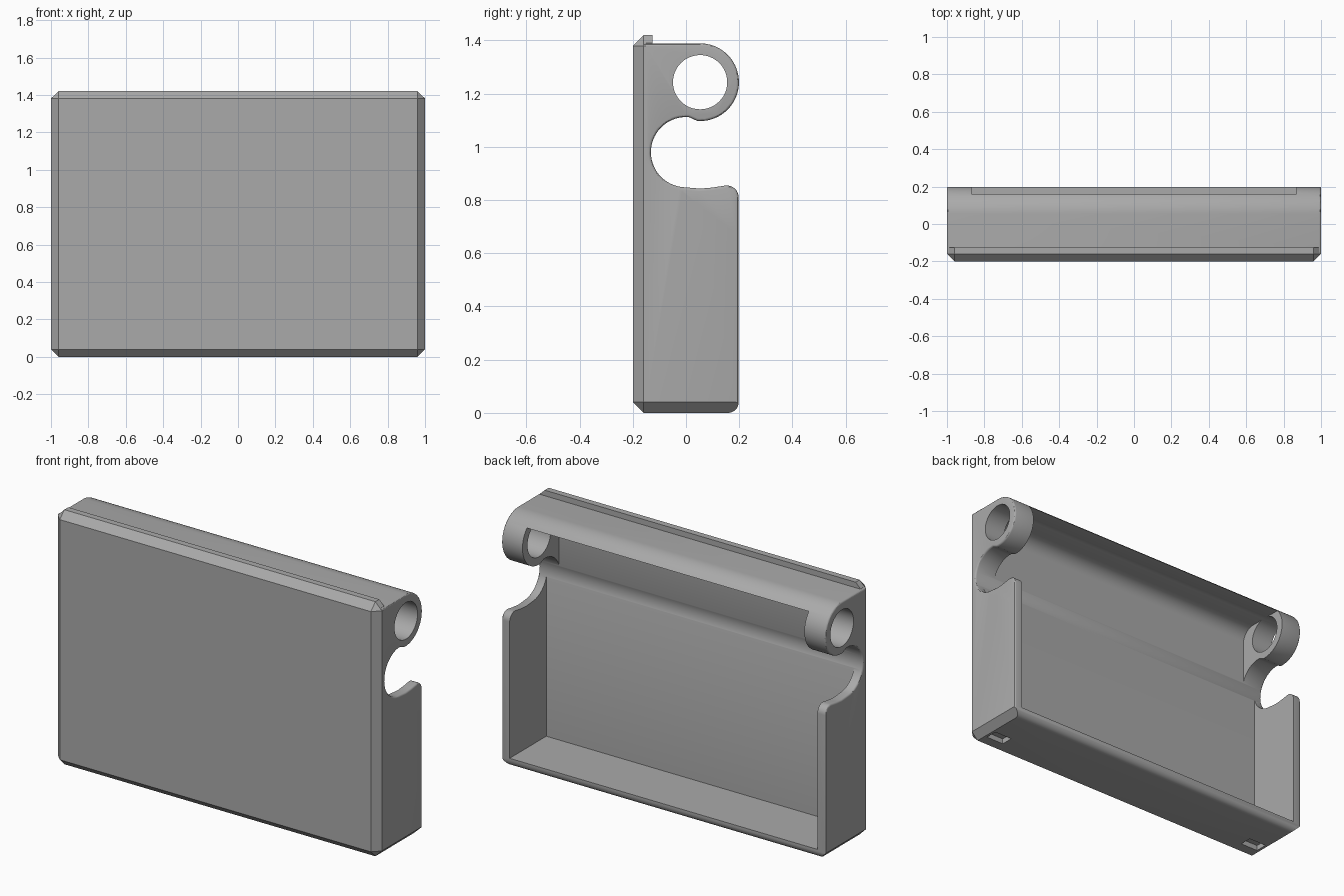
import bpy, bmesh
from math import sin, cos, pi, radians
from mathutils import Vector

cube = bpy.data.objects.get("Cube")
if cube:
    bpy.data.objects.remove(cube, do_unlink=True)

grey = bpy.data.materials.new("plain_grey")
grey.use_nodes = True
COLOUR = (0.4, 0.4, 0.4, 1)
grey.diffuse_color = COLOUR
grey.node_tree.nodes["Principled BSDF"].inputs["Base Color"].default_value = COLOUR


def finish(bm, name):
    bmesh.ops.recalc_face_normals(bm, faces=bm.faces)
    mesh = bpy.data.meshes.new(name)
    bm.to_mesh(mesh)
    bm.free()
    mesh.materials.append(grey)
    ob = bpy.data.objects.new(name, mesh)
    bpy.context.collection.objects.link(ob)
    return ob


def arc(cy, cz, r, start, end, steps=16):
    angles = [radians(start + (end - start) * i / steps) for i in range(steps + 1)]
    return [(cy + r * cos(a), cz + r * sin(a)) for a in angles]


def prism(name, profile, half, bevel=0.0):
    """Extrude a (y, z) profile across x, optionally rounding the end rims."""
    bm = bmesh.new()
    face = bm.faces.new([bm.verts.new((-half, y, z)) for y, z in profile])
    new = bmesh.ops.extrude_face_region(bm, geom=[face])["geom"]
    bmesh.ops.translate(bm, vec=(2 * half, 0, 0),
                        verts=[g for g in new if isinstance(g, bmesh.types.BMVert)])
    if bevel:
        rims = [e for e in bm.edges
                if abs(e.verts[0].co.x - e.verts[1].co.x) < 0.01
                and (e.verts[0].co.y + e.verts[1].co.y) / 2 > FRONT + 0.005]
        bmesh.ops.bevel(bm, geom=rims, offset=bevel, segments=3,
                        profile=0.5, affect='EDGES')
    return finish(bm, name)


def hull(name, points):
    bm = bmesh.new()
    for p in points:
        bm.verts.new(p)
    bmesh.ops.convex_hull(bm, input=bm.verts)
    bmesh.ops.dissolve_limit(bm, angle_limit=0.01, verts=bm.verts, edges=bm.edges)
    return finish(bm, name)


def box(name, x0, x1, y0, y1, z0, z1):
    return hull(name, [(x, y, z) for x in (x0, x1) for y in (y0, y1) for z in (z0, z1)])


def combine(target, other, operation):
    mod = target.modifiers.new(operation.lower(), 'BOOLEAN')
    mod.operation, mod.solver, mod.object = operation, 'EXACT', other
    bpy.context.view_layer.objects.active = target
    bpy.ops.object.modifier_apply(modifier=mod.name)
    bpy.data.objects.remove(other, do_unlink=True)


FRONT, WALL, BACK = -0.16, -0.125, 0.198
TOP, BODY_TOP, CHAMFER = 1.42, 1.389, 0.04
RING_Y, RING_Z, RING_R = 0.053, 1.243, 0.146

# Body: side profile with hinge ring, finger notch and rounded back corners
profile = [(FRONT, 0)]
profile += arc(BACK - 0.04, 0.04, 0.04, -90, 0, 8)
profile += arc(BACK - 0.045, 0.81, 0.045, 0, 95, 8)
profile += [(0.1, 0.847), (0.053, 0.843)]
profile += arc(0, 0.98, 0.132, 265, 85, 32)
profile += arc(RING_Y, RING_Z, RING_R, -94, 90, 40)
profile += [(FRONT, BODY_TOP)]
body = prism("case_body", profile, 1, 0.01)

# Slanted lower corners
outline = [(s * x, z) for s in (-1, 1)
           for x, z in ((1 - CHAMFER, 0), (1, CHAMFER), (1, 1.6))]
combine(body, hull("corner_trim", [(x, y, z) for x, z in outline for y in (-1, 1)]),
        'INTERSECT')

# Front panel with chamfered border, and the lip along its top
octagon = [(s * x, z) for s in (-1, 1) for x, z in
           ((1 - CHAMFER, 0), (1, CHAMFER), (1, TOP - CHAMFER), (1 - CHAMFER, TOP))]
points = [(x, y, z) for x, z in octagon for y in (FRONT, FRONT + 0.01)]
points += [(x, -0.2, z) for x in (CHAMFER - 1, 1 - CHAMFER)
           for z in (CHAMFER, TOP - CHAMFER)]
combine(body, hull("front_panel", points), 'UNION')
lip = [(s * x, y, z) for s in (-1, 1) for y in (FRONT + 0.005, WALL)
       for x, z in ((0.99, 1.36), (0.99, TOP - 0.03), (1 - CHAMFER, TOP))]
combine(body, hull("top_lip", lip), 'UNION')

# Main tray pocket, then the narrower pocket under the curved hood
combine(body, box("tray_pocket", -0.95, 0.95, WALL, 0.4, 0.05, 0.98), 'DIFFERENCE')
hood = [(WALL, 0.975), (0.4, 0.975), (0.4, 1.342)]
hood += arc(WALL + 0.08, 1.262, 0.08, 90, 180, 12)
combine(body, prism("hood_pocket", hood, 0.87), 'DIFFERENCE')

# Hinge pin hole through both rings
hole = arc(RING_Y, RING_Z, 0.102, 0, 360, 48)[:-1]
combine(body, prism("pin_hole", hole, 1.2), 'DIFFERENCE')

# Two shallow slots underneath
for side in (-1, 1):
    x = side * 0.89
    combine(body, box("foot_slot", x - 0.055, x + 0.055, -0.1, -0.03, -0.1, 0.03),
            'DIFFERENCE')

bpy.ops.object.select_all(action='DESELECT')
body.select_set(True)
bpy.context.view_layer.objects.active = body
bpy.ops.object.shade_smooth_by_angle(angle=radians(30))
